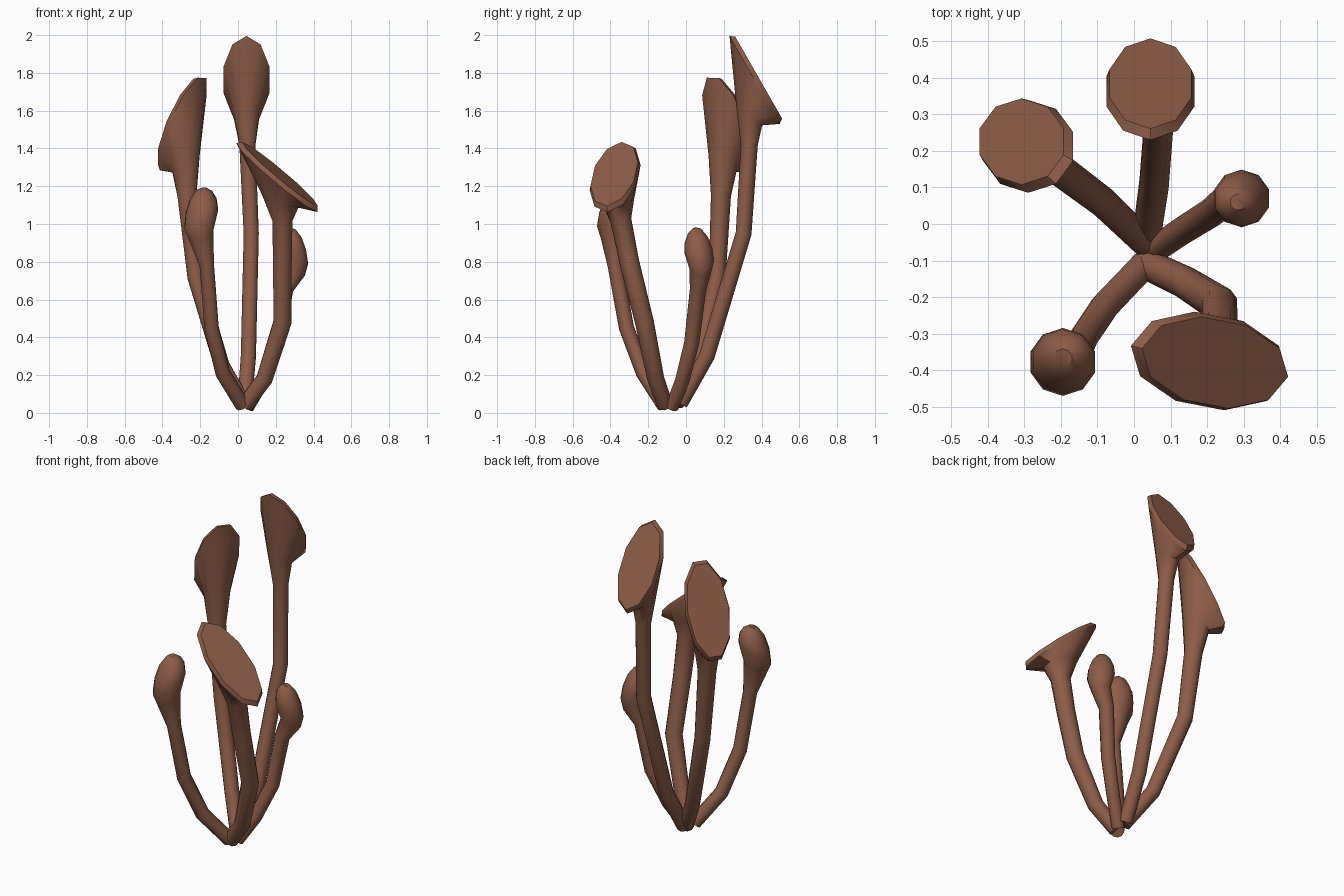
import bpy, bmesh, math
from mathutils import Vector

if "Cube" in bpy.data.objects:
    bpy.data.objects.remove(bpy.data.objects["Cube"])

brown = bpy.data.materials.new("mushroom brown")
brown.diffuse_color = (0.265, 0.108, 0.062, 1)
brown.use_nodes = True
brown.node_tree.nodes["Principled BSDF"].inputs["Base Color"].default_value = brown.diffuse_color
N = 10
ANG = [2 * math.pi * (i + 0.5) / N for i in range(N)]


def stem_rings(path, radii):
    """Rings square to the stem path."""
    pts = [Vector(p) for p in path]
    rings = []
    for i, p in enumerate(pts):
        t = (pts[min(i + 1, len(pts) - 1)] - pts[max(i - 1, 0)]).normalized()
        u = (Vector((1, 0, 0)) - t * t.x).normalized()
        v = t.cross(u)
        rings.append([p + (u * math.cos(a) + v * math.sin(a)) * radii[i] for a in ANG])
    return rings


def tilted_ring(c, rx, ry, gx, gy, skew=0.0):
    """Ellipse in plan, sloped upward by gx, gy."""
    out = []
    for a in ANG:
        y = ry * math.sin(a)
        x = rx * math.cos(a) + skew * y
        out.append(Vector((c[0] + x, c[1] + y, c[2] + gx * x + gy * y)))
    return out


def loft(name, rings):
    bm = bmesh.new()
    vs = [[bm.verts.new(p) for p in r] for r in rings]
    for a, b in zip(vs, vs[1:]):
        for i in range(N):
            j = (i + 1) % N
            bm.faces.new((a[i], a[j], b[j], b[i]))
    bm.faces.new(vs[0][::-1])
    bm.faces.new(vs[-1])
    bmesh.ops.recalc_face_normals(bm, faces=bm.faces[:])
    me = bpy.data.meshes.new(name)
    bm.to_mesh(me)
    bm.free()
    me.materials.append(brown)
    ob = bpy.data.objects.new(name, me)
    bpy.context.collection.objects.link(ob)
    bpy.ops.object.select_all(action='DESELECT')
    ob.select_set(True)
    bpy.context.view_layer.objects.active = ob
    bpy.ops.object.shade_smooth_by_angle(angle=math.radians(40))


def trumpet(name, path, radii, mid, mid_r, c, rx, ry, g, skew=0.0):
    """Stem that flares into a slanted flat cap."""
    n = Vector((-g[0], -g[1], 1)).normalized()
    c = Vector(c)
    mg = (g[0] * 0.4, g[1] * 0.4)
    rings = stem_rings(path, radii)
    rings.append(tilted_ring(mid, mid_r[0], mid_r[1], *mg))
    rings.append(tilted_ring(c - n * 0.025, rx, ry, *g, skew))
    rings.append(tilted_ring(c, rx * 0.93, ry * 0.93, *g, skew))
    loft(name, rings)


def bud(name, path, radii, c, r, h, g, lean):
    """Stem that swells into a leaning domed bud."""
    rings = stem_rings(path, radii)
    for s, f in ((0.72, -0.55), (1.0, 0.0), (0.92, 0.4), (0.65, 0.78), (0.28, 1.0)):
        k = h * f
        p = (c[0] + lean[0] * f, c[1] + lean[1] * f, c[2] + k)
        w = 1 - 0.5 * abs(f)
        rings.append(tilted_ring(p, r * s, r * s, g[0] * w, g[1] * w))
    loft(name, rings)


# Tall mushroom at the back
trumpet("tall_back_mushroom",
        [(0.035, -0.03, 0.05), (0.055, 0.11, 0.30), (0.07, 0.305, 0.95), (0.05, 0.335, 1.42)],
        [0.04, 0.042, 0.042, 0.045],
        (0.045, 0.335, 1.57), (0.07, 0.068), (0.045, 0.385, 1.775), 0.127, 0.133, (0, -1.75))

# Second tall mushroom, back left
trumpet("back_left_mushroom",
        [(0.03, -0.05, 0.05), (-0.085, 0.06, 0.25), (-0.225, 0.165, 0.72), (-0.27, 0.185, 1.15)],
        [0.04, 0.042, 0.045, 0.053],
        (-0.275, 0.195, 1.33), (0.076, 0.076), (-0.308, 0.226, 1.54), 0.13, 0.127, (1.6, -1.2))

# Wide capped mushroom, front right
trumpet("wide_front_mushroom",
        [(0.035, -0.11, 0.04), (0.14, -0.16, 0.18), (0.235, -0.22, 0.48), (0.235, -0.30, 0.80), (0.235, -0.345, 1.02)],
        [0.042, 0.045, 0.05, 0.052, 0.056],
        (0.225, -0.36, 1.12), (0.10, 0.085), (0.222, -0.38, 1.265), 0.213, 0.135, (-0.8, 0.25), -0.3)

# Young bud, front left
bud("front_left_bud",
    [(0.025, -0.115, 0.04), (-0.08, -0.225, 0.21), (-0.14, -0.315, 0.45), (-0.165, -0.375, 0.78)],
    [0.04, 0.04, 0.04, 0.04],
    (-0.195, -0.378, 1.03), 0.093, 0.155, (0.55, 0.45), (0.0, 0.01))

# Smallest bud, right
bud("right_bud",
    [(0.05, -0.075, 0.03), (0.13, -0.02, 0.17), (0.21, 0.03, 0.37), (0.25, 0.063, 0.65)],
    [0.036, 0.038, 0.04, 0.043],
    (0.295, 0.07, 0.83), 0.079, 0.145, (-0.5, -0.25), (-0.01, -0.01))
